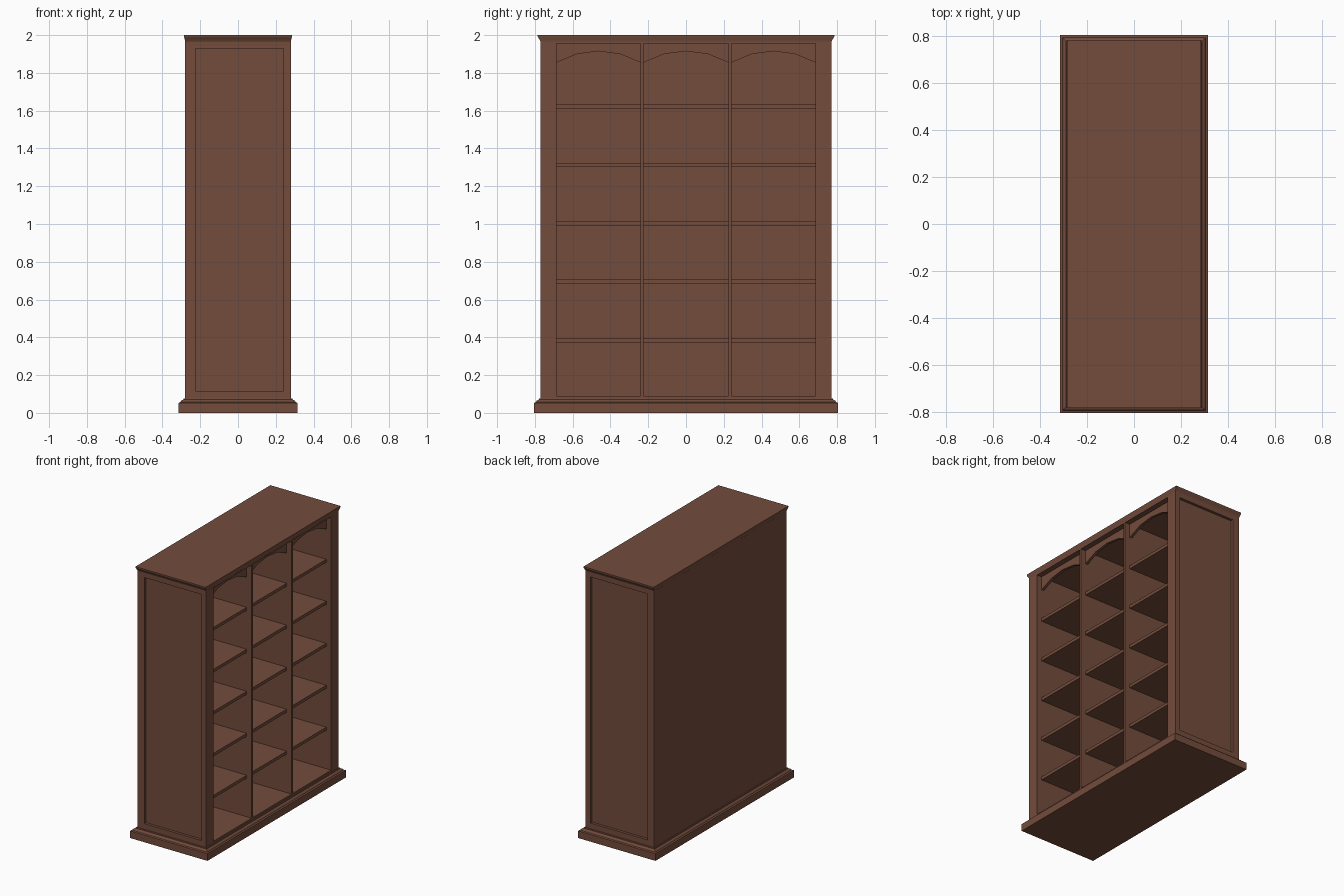
import bpy, bmesh, math

if "Cube" in bpy.data.objects:
    bpy.data.objects.remove(bpy.data.objects["Cube"])

wood = bpy.data.materials.new("brown wood")
wood.diffuse_color = (0.171, 0.072, 0.045, 1)
wood.use_nodes = True
wood.node_tree.nodes["Principled BSDF"].inputs["Base Color"].default_value = wood.diffuse_color


def finish(bm, name):
    bmesh.ops.recalc_face_normals(bm, faces=bm.faces)
    me = bpy.data.meshes.new(name)
    bm.to_mesh(me)
    bm.free()
    me.materials.append(wood)
    ob = bpy.data.objects.new(name, me)
    bpy.context.collection.objects.link(ob)
    return ob


def add_box(bm, x0, x1, y0, y1, z0, z1):
    r = bmesh.ops.create_cube(bm, size=1)
    for v in r["verts"]:
        v.co = ((x0 + x1) / 2 + v.co.x * (x1 - x0),
                (y0 + y1) / 2 + v.co.y * (y1 - y0),
                (z0 + z1) / 2 + v.co.z * (z1 - z0))


def box(name, *dims):
    bm = bmesh.new()
    add_box(bm, *dims)
    return finish(bm, name)


def moulding(name, profile):
    """Stack of rectangles: (half x, half y, z)."""
    bm = bmesh.new()
    rings = [[bm.verts.new((sx * hx, sy * hy, z))
              for sx, sy in ((-1, -1), (1, -1), (1, 1), (-1, 1))]
             for hx, hy, z in profile]
    for a, b in zip(rings, rings[1:]):
        for i in range(4):
            j = (i + 1) % 4
            bm.faces.new((a[i], a[j], b[j], b[i]))
    bm.faces.new(rings[0][::-1])
    bm.faces.new(rings[-1])
    return finish(bm, name)


# Plinth and crown mouldings
moulding("plinth", [(0.315, 0.805, 0), (0.315, 0.805, 0.053), (0.305, 0.795, 0.057),
                    (0.300, 0.790, 0.065), (0.290, 0.780, 0.070), (0.288, 0.778, 0.075)])
moulding("crown", [(0.279, 0.769, 1.962), (0.281, 0.772, 1.970), (0.282, 0.775, 1.976),
                   (0.285, 0.783, 1.988), (0.286, 0.785, 1.992), (0.286, 0.785, 2.0)])

# Carcass: floor, top and back
BACK, FRONT = -0.28, 0.28
INNER, OUTER = 0.685, 0.77
box("floor", BACK, FRONT, -INNER, INNER, 0.07, 0.09)
box("top_rail", BACK, FRONT, -INNER, INNER, 1.955, 1.965)
box("back_panel", BACK, BACK + 0.02, -INNER, INNER, 0.09, 1.955)

# Side walls with a recessed panel on the outside
for side, name in ((-1, "side_wall_left"), (1, "side_wall_right")):
    bm = bmesh.new()
    ring = lambda y, x0, x1, z0, z1: [bm.verts.new((x, side * y, z)) for x, z in
                                      ((x0, z0), (x1, z0), (x1, z1), (x0, z1))]
    rings = [ring(INNER, BACK, FRONT, 0.07, 1.965),
             ring(OUTER, BACK, FRONT, 0.07, 1.965),
             ring(OUTER, -0.225, 0.24, 0.117, 1.93),
             ring(OUTER - 0.02, -0.225, 0.24, 0.117, 1.93)]
    for a, b in zip(rings, rings[1:]):
        for i in range(4):
            j = (i + 1) % 4
            bm.faces.new((a[i], a[j], b[j], b[i]))
    bm.faces.new(rings[0])
    bm.faces.new(rings[-1])
    finish(bm, name)

# Upright dividers
for i, y in enumerate((-0.2325, 0.2325)):
    box(f"divider_{i + 1}", BACK + 0.02, FRONT, y - 0.0085, y + 0.0085, 0.09, 1.955)

# Shelves and arched valances in each bay, set back from the front edge
BAYS = ((-INNER, -0.241), (-0.224, 0.224), (0.241, INNER))
SET = FRONT - 0.04
for b, (y0, y1) in enumerate(BAYS):
    for s, z in enumerate((0.373, 0.682, 0.991, 1.301, 1.610)):
        box(f"shelf_{b + 1}_{s + 1}", BACK + 0.02, SET, y0, y1, z, z + 0.023)

    half, rise, peak = (y1 - y0) / 2, 0.06, 1.915
    radius = (half ** 2 + rise ** 2) / (2 * rise)
    sweep = math.asin(half / radius)
    bm = bmesh.new()
    angles = [sweep * k / 2 for k in range(-2, 3)]
    low = [((y0 + y1) / 2 + radius * math.sin(a), peak - radius * (1 - math.cos(a)))
           for a in angles]
    outline = low + [(y1, 1.955), (y0, 1.955)]
    face = bm.faces.new([bm.verts.new((SET, y, z)) for y, z in outline])
    ext = bmesh.ops.extrude_face_region(bm, geom=[face], use_keep_orig=True)
    for v in ext["geom"]:
        if isinstance(v, bmesh.types.BMVert):
            v.co.x -= 0.02
    finish(bm, f"arched_valance_{b + 1}")
